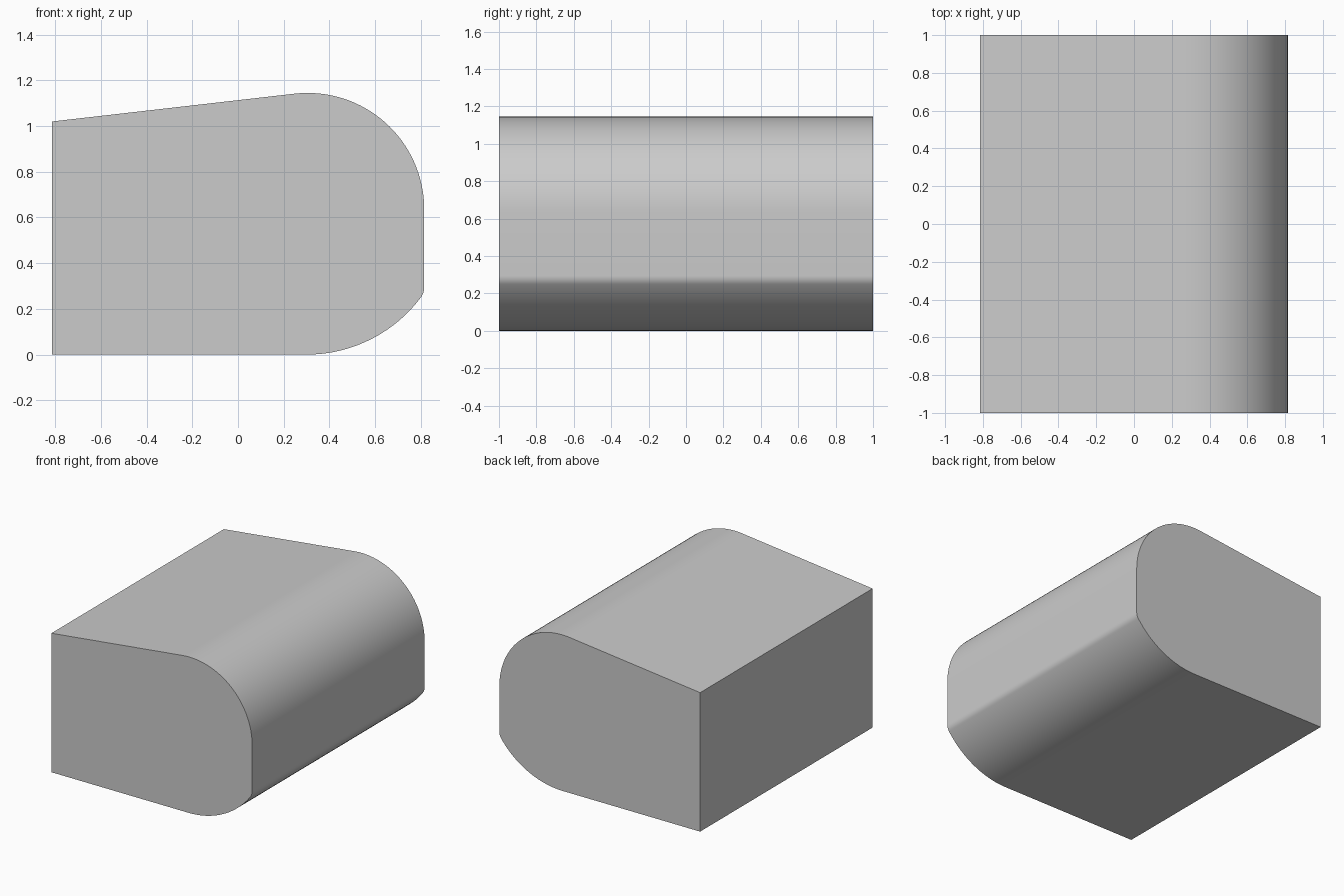
import bpy
import bmesh
from math import sin, cos, radians

cube = bpy.data.objects.get("Cube")
if cube:
    bpy.data.objects.remove(cube, do_unlink=True)

HALF_WIDTH = 0.815
HALF_LENGTH = 1.0


def arc(cx, cz, radius, start, end, steps):
    """Points of an arc in the xz plane, angles in degrees."""
    angles = [radians(start + (end - start) * i / steps) for i in range(steps + 1)]
    return [(cx + radius * cos(a), cz + radius * sin(a)) for a in angles]


# Cross-section: flat base, lower curve, small fillet, upper curve, sloped top
profile = [(-HALF_WIDTH, 0.0)]
profile += arc(0.30, 0.625, 0.625, -90, -37, 20)
profile += arc(HALF_WIDTH - 0.075, 0.295, 0.075, -37, 0, 8)[1:]
profile += arc(HALF_WIDTH - 0.51, 0.635, 0.51, 0, 96.5, 32)
profile.append((-HALF_WIDTH, 1.02))

# Extrude the section from front to back
bm = bmesh.new()
front = bm.faces.new([bm.verts.new((x, -HALF_LENGTH, z)) for x, z in profile])
result = bmesh.ops.extrude_face_region(bm, geom=[front], use_keep_orig=True)
back_verts = [v for v in result["geom"] if isinstance(v, bmesh.types.BMVert)]
bmesh.ops.translate(bm, verts=back_verts, vec=(0, 2 * HALF_LENGTH, 0))
bmesh.ops.recalc_face_normals(bm, faces=bm.faces)
mesh = bpy.data.meshes.new("rounded_block")
bm.to_mesh(mesh)
bm.free()

block = bpy.data.objects.new("rounded_block", mesh)
bpy.context.collection.objects.link(block)

# Plain grey material
grey = bpy.data.materials.new("light_grey")
grey.use_nodes = True
colour = (0.6, 0.6, 0.6, 1.0)
grey.diffuse_color = colour
grey.node_tree.nodes["Principled BSDF"].inputs["Base Color"].default_value = colour
mesh.materials.append(grey)

# Smooth curves, sharp ends
bpy.ops.object.select_all(action="DESELECT")
block.select_set(True)
bpy.context.view_layer.objects.active = block
bpy.ops.object.shade_smooth_by_angle(angle=radians(30))
